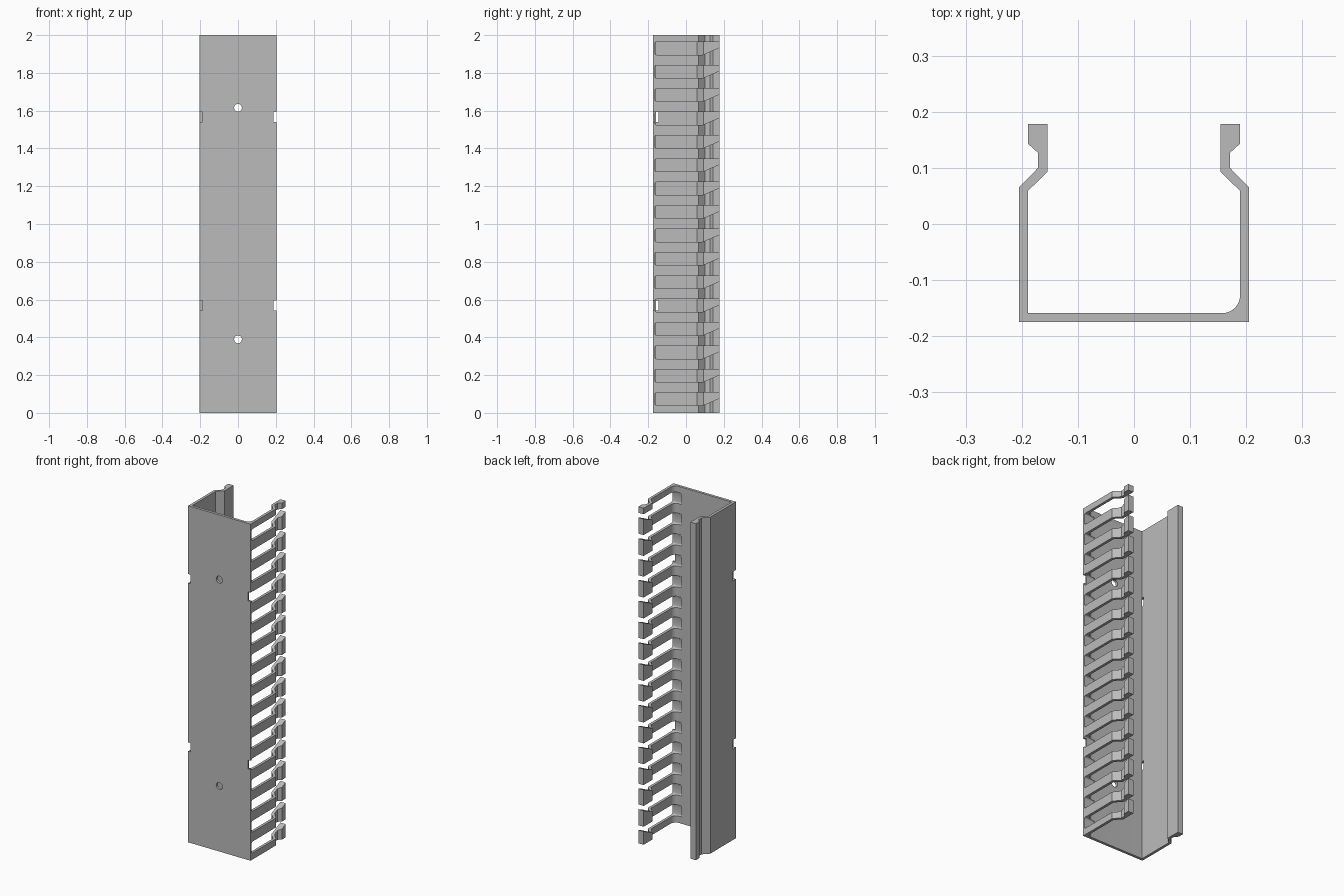
import bpy, bmesh, math
from mathutils import Vector

cube = bpy.data.objects.get("Cube")
if cube:
    bpy.data.objects.remove(cube, do_unlink=True)

grey = bpy.data.materials.new("plain grey")
grey.use_nodes = True
colour = (0.5, 0.5, 0.5, 1)
grey.diffuse_color = colour
grey.node_tree.nodes["Principled BSDF"].inputs["Base Color"].default_value = colour


def add_prism(bm, points, offset):
    """Extrude a closed outline by the offset vector."""
    face = bm.faces.new([bm.verts.new(p) for p in points])
    extruded = bmesh.ops.extrude_face_region(bm, geom=[face])["geom"]
    moved = [v for v in extruded if isinstance(v, bmesh.types.BMVert)]
    bmesh.ops.translate(bm, verts=moved, vec=Vector(offset))


def make_object(name, bm):
    bmesh.ops.recalc_face_normals(bm, faces=bm.faces)
    mesh = bpy.data.meshes.new(name)
    bm.to_mesh(mesh)
    bm.free()
    mesh.materials.append(grey)
    obj = bpy.data.objects.new(name, mesh)
    bpy.context.collection.objects.link(obj)
    return obj


def arc(cx, cy, r, start, end, steps):
    angles = [math.radians(start + (end - start) * i / steps) for i in range(steps + 1)]
    return [(cx + r * math.cos(a), cy + r * math.sin(a)) for a in angles]


# Channel: one side of the section, mirrored, with a fillet in one inner corner
outer = [(0.205, -0.175), (0.205, 0.065), (0.171, 0.1), (0.171, 0.127),
         (0.189, 0.143), (0.189, 0.178)]
inner = [(0.154, 0.178), (0.154, 0.093), (0.189, 0.059)]
fillet = arc(0.157, -0.127, 0.032, 0, -90, 8)
left = outer + inner + fillet
right = [(-x, y) for x, y in outer + inner + [(0.189, -0.159)]]
section = left + right[::-1]
bm = bmesh.new()
add_prism(bm, [(x, y, 0) for x, y in section], (0, 0, 2))
channel = make_object("slotted_channel", bm)

# Slots: rounded inner end, mouth narrowed by a sloping lower edge
bm = bmesh.new()
half, r, start = 0.034, 0.01, -0.165
for i in range(16):
    z = 0.073 + i * 0.1238
    outline = arc(start + r, z + half - r, r, 90, 180, 3)
    outline += arc(start + r, z - half + r, r, 180, 270, 3)
    outline += [(0.087, z - half), (0.2, z + 0.015), (0.2, z + half)]
    add_prism(bm, [(0.14, y, h) for y, h in outline], (0.12, 0, 0))
slots = make_object("slot_cutter", bm)

# Corner notches and mounting holes
bm = bmesh.new()
for z in (0.541, 1.541):
    for side in (-1, 1):
        box = [(0.189, -0.2), (0.23, -0.2), (0.23, -0.146), (0.189, -0.146)]
        add_prism(bm, [(side * x, y, z) for x, y in box], (0, 0, 0.053))
for z in (0.389, 1.615):
    circle = arc(0, z, 0.021, 0, 360, 12)[:-1]
    add_prism(bm, [(x, -0.2, h) for x, h in circle], (0, 0.08, 0))
notches = make_object("notch_and_hole_cutter", bm)

# Cut the channel and remove the helpers
bpy.context.view_layer.objects.active = channel
for cutter in (slots, notches):
    cutter.hide_render = True
    mod = channel.modifiers.new(cutter.name, 'BOOLEAN')
    mod.operation = 'DIFFERENCE'
    mod.solver = 'EXACT'
    mod.object = cutter
    bpy.ops.object.modifier_apply(modifier=mod.name)
    bpy.data.objects.remove(cutter, do_unlink=True)

bpy.ops.object.select_all(action='DESELECT')
channel.select_set(True)
bpy.ops.object.shade_smooth_by_angle(angle=math.radians(20))
